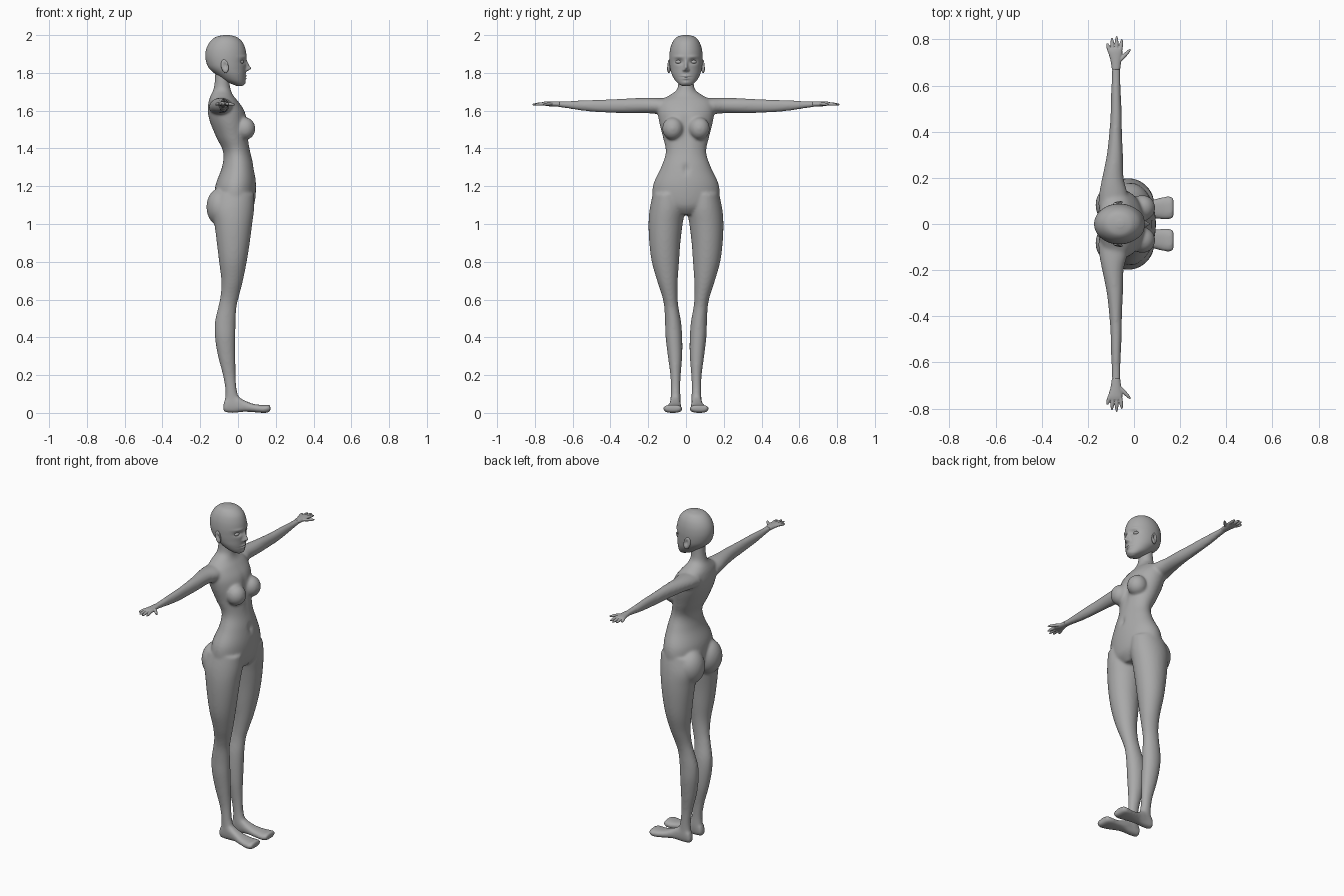
import bpy, bmesh, math
from mathutils import Vector, Matrix

if "Cube" in bpy.data.objects:
    bpy.data.objects.remove(bpy.data.objects["Cube"])

skin = bpy.data.materials.new("matte_grey")
skin.use_nodes = True
grey = (0.4, 0.4, 0.4, 1)
skin.diffuse_color = grey
skin.node_tree.nodes["Principled BSDF"].inputs["Base Color"].default_value = grey


def spline(rows, steps):
    """Smoothly interpolate rows of numbers."""
    out = []
    for i in range(len(rows) - 1):
        a, b, c, d = (rows[min(max(i + k, 0), len(rows) - 1)] for k in (-1, 0, 1, 2))
        for s in range(steps):
            t = s / steps
            out.append([q + (r - p) * t / 2 + (p - 2.5 * q + 2 * r - w / 2) * t * t
                        + (1.5 * (q - r) + (w - p) / 2) * t ** 3
                        for p, q, r, w in zip(a, b, c, d)])
    return out + [list(rows[-1])]


def loft(bm, axis, rows, sides=64, steps=6, power=2.0, flip=1):
    """Rounded rings along an axis; a row is (position, low u, high u, low v, high v)."""
    u, v = [i for i in range(3) if i != axis]
    rings = []
    for pos, u0, u1, v0, v1 in spline(rows, steps):
        ring = []
        for k in range(sides):
            a = math.tau * k / sides
            cu, cv = (math.copysign(abs(f) ** (2 / power), f) for f in (math.cos(a), math.sin(a)))
            p = Vector()
            p[axis] = pos
            p[u] = (u0 + u1) / 2 + cu * (u1 - u0) / 2
            p[v] = (v0 + v1) / 2 + cv * (v1 - v0) / 2
            p.y *= flip
            ring.append(bm.verts.new(p))
        rings.append(ring)
    for a, b in zip(rings, rings[1:]):
        for k in range(sides):
            bm.faces.new((a[k], a[k - 1], b[k - 1], b[k]))
    bm.faces.new(rings[0])
    bm.faces.new(rings[-1])


def blob(bm, centre, radii, flip=1, aim=None):
    """Ellipsoid, its z axis turned along aim."""
    turn = Vector(aim).to_track_quat('Z', 'Y').to_matrix().to_4x4() if aim else Matrix()
    m = Matrix.Translation(centre) @ turn @ Matrix.Diagonal((*radii, 1))
    m = Matrix.Diagonal((1, flip, 1, 1)) @ m
    bmesh.ops.create_uvsphere(bm, u_segments=32, v_segments=20, radius=1, matrix=m)


def sculpt(bm, spots):
    """Push the front surface along x with soft round brushes: (y, z, width, height, depth)."""
    for v in bm.verts:
        if v.co.x > -0.01:
            v.co.x += sum(d * math.exp(-((v.co.y - y) / w) ** 2 - ((v.co.z - z) / h) ** 2)
                          for y, z, w, h, d in spots)


def finish(name, bm, voxel=0, smooth=0):
    bmesh.ops.recalc_face_normals(bm, faces=bm.faces)
    me = bpy.data.meshes.new(name)
    bm.to_mesh(me)
    bm.free()
    me.materials.append(skin)
    me.shade_smooth()
    ob = bpy.data.objects.new(name, me)
    bpy.context.collection.objects.link(ob)
    if voxel:
        r = ob.modifiers.new("fuse", 'REMESH')
        r.mode, r.voxel_size, r.use_smooth_shade = 'VOXEL', voxel, True
        s = ob.modifiers.new("soften", 'SMOOTH')
        s.factor, s.iterations = 0.5, smooth
    return ob


def even(rows):
    return [(z, x0, x1, -w, w) for z, x0, x1, w in rows]


# Torso and neck
torso = even([
    (1.05, -.07, .05, .07), (1.10, -.12, .085, .165), (1.2, -.12, .095, .175),
    (1.3, -.085, .084, .132), (1.38, -.078, .066, .107), (1.46, -.115, .055, .122),
    (1.54, -.148, .05, .142), (1.6, -.16, .035, .15), (1.65, -.155, .0, .14),
    (1.68, -.145, -.025, .09), (1.71, -.131, -.038, .05), (1.75, -.124, -.044, .041),
    (1.82, -.12, -.04, .041)])
leg = [
    (1.16, -.12, .085, .02, .175), (1.08, -.14, .085, .006, .192), (1.0, -.125, .075, .018, .198),
    (.9, -.112, .062, .03, .194), (.8, -.1, .046, .037, .181), (.7, -.088, .026, .044, .153),
    (.62, -.092, .006, .045, .127), (.56, -.105, -.008, .04, .115), (.48, -.122, -.013, .026, .111),
    (.4, -.122, -.014, .02, .108), (.3, -.106, -.014, .02, .096), (.2, -.08, -.013, .028, .083),
    (.12, -.067, -.006, .03, .081), (.06, -.07, .01, .028, .082), (.02, -.07, .0, .032, .08)]
foot = [
    (-.077, .042, .072, .012, .045), (-.065, .033, .08, .003, .075), (-.02, .03, .083, 0, .095),
    (.03, .027, .09, .006, .068), (.08, .024, .105, .004, .048), (.13, .02, .118, 0, .042),
    (.16, .022, .119, .002, .044), (.172, .03, .11, .012, .04)]
arm = [
    (.08, -.155, -.02, 1.57, 1.665), (.14, -.15, -.03, 1.58, 1.668), (.2, -.138, -.045, 1.586, 1.668),
    (.3, -.118, -.048, 1.587, 1.665), (.4, -.107, -.052, 1.589, 1.66), (.47, -.102, -.053, 1.592, 1.658),
    (.55, -.1, -.056, 1.6, 1.655), (.64, -.097, -.059, 1.614, 1.65), (.69, -.097, -.059, 1.621, 1.649)]

bm = bmesh.new()
loft(bm, 2, torso, sides=96)
sculpt(bm, [(0, 1.29, .014, .022, -.014), (0, 1.5, .02, .09, -.008)])
for side in (1, -1):
    loft(bm, 2, leg, flip=side)
    loft(bm, 0, foot, power=2.6, flip=side)
    loft(bm, 1, arm, flip=side)
    blob(bm, (-.093, .083, 1.09), (.074, .083, .1), side)
    blob(bm, (.036, .07, 1.505), (.056, .056, .06), side)
finish("body", bm, .007, 10)

# Hands: palm, four fingers and a thumb
palm = [(.67, -.096, -.06, 1.621, 1.649), (.71, -.102, -.055, 1.622, 1.649),
        (.745, -.112, -.05, 1.626, 1.648), (.762, -.109, -.053, 1.63, 1.645)]
fingers = [((-.1, .73), (-.117, .785)), ((-.09, .73), (-.096, .808)), ((-.076, .73), (-.075, .816)),
           ((-.062, .73), (-.052, .803)), ((-.075, .695), (-.014, .759))]
for side, name in ((1, "left_hand"), (-1, "right_hand")):
    bm = bmesh.new()
    loft(bm, 1, palm, sides=32, flip=side)
    for a, b in fingers:
        a, b = Vector((*a, 1.638)), Vector((*b, 1.632))
        blob(bm, (a + b) / 2, (.0085, .0085, (b - a).length / 2), side, b - a)
    finish(name, bm, .0025, 4)

# Head, with sockets, brow, nose, lips and chin shaped into the face
skull = even([
    (2.0, -.075, -.045, .015), (1.99, -.118, -.008, .048), (1.965, -.148, .022, .07),
    (1.93, -.167, .038, .083), (1.89, -.173, .045, .088), (1.85, -.166, .043, .087),
    (1.82, -.15, .041, .083), (1.79, -.115, .04, .074), (1.76, -.075, .038, .057),
    (1.74, -.03, .033, .036), (1.73, -.005, .022, .016)])
face = [(0, 1.822, .011, .012, .02), (0, 1.84, .009, .022, .014), (0, 1.783, .02, .006, .007),
        (0, 1.77, .016, .006, .006), (0, 1.777, .026, .0025, -.004), (0, 1.748, .018, .01, .004)]
for s in (1, -1):
    face += [(s * .036, 1.86, .02, .013, -.013), (s * .012, 1.815, .006, .007, .008),
             (s * .04, 1.885, .025, .008, .004)]
bm = bmesh.new()
loft(bm, 2, skull, sides=160, steps=10)
sculpt(bm, face)
finish("head", bm)

for side, name in ((1, "left"), (-1, "right")):
    # Closed eyelid
    bm = bmesh.new()
    blob(bm, (.017, .038, 1.858), (.014, .018, .0105), side)
    finish(name + "_eyelid", bm)
    # Ear: rim with a sunken bowl
    bm = bmesh.new()
    blob(bm, (0, 0, 0), (.02, .011, .036))
    for v in bm.verts:
        if v.co.y > 0:
            v.co.y -= .011 * math.exp(-((v.co.x - .004) / .01) ** 2 - ((v.co.z - .004) / .018) ** 2)
    place = (Matrix.Translation((-.07, .09, 1.835)) @ Matrix.Rotation(.3, 4, 'Z')
             @ Matrix.Rotation(-.2, 4, 'Y'))
    bm.transform(Matrix.Diagonal((1, side, 1, 1)) @ place)
    finish(name + "_ear", bm)
